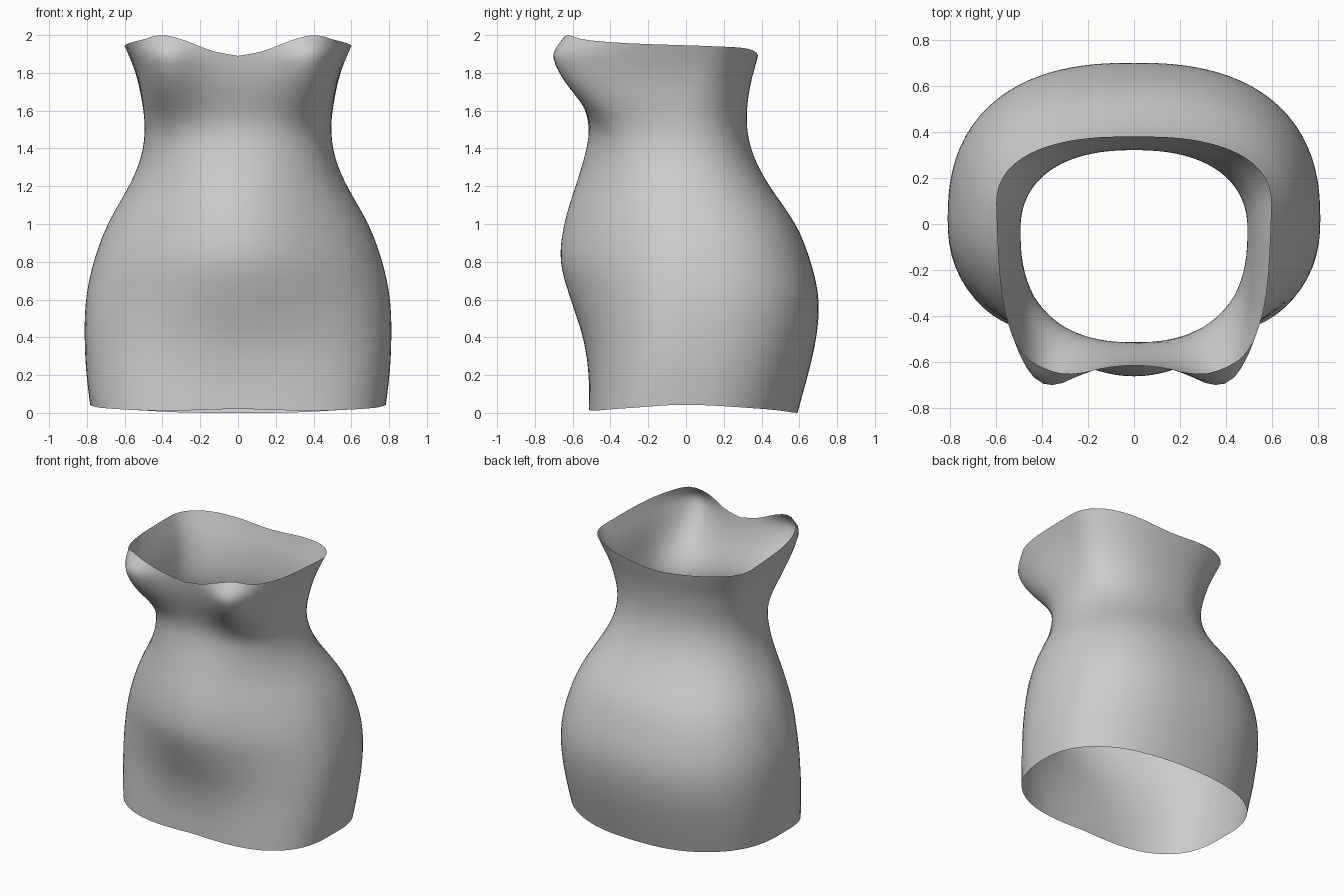
import bpy, bmesh, math

if "Cube" in bpy.data.objects:
    bpy.data.objects.remove(bpy.data.objects["Cube"])

SEG, ROWS = 96, 64

# height: half width, widest y, front y, back y, front squareness, back squareness,
# front taper, belly fullness
PROFILE = [
    (0.00, .777, .02, -.515, .590, 2.9, 2.3, 0, 0),
    (0.20, .802, .02, -.515, .645, 2.65, 2.35, 0, .005),
    (0.40, .812, .02, -.545, .690, 2.45, 2.42, 0, .04),
    (0.60, .805, .02, -.610, .703, 2.2, 2.45, 0, .085),
    (0.80, .764, .02, -.665, .660, 2.1, 2.45, 0, .125),
    (1.00, .690, .01, -.645, .580, 2.05, 2.4, 0, .135),
    (1.20, .577, -.01, -.585, .442, 2.1, 2.3, 0, .11),
    (1.35, .513, -.03, -.538, .360, 2.2, 2.3, 0, .06),
    (1.50, .492, -.03, -.510, .322, 2.3, 2.3, 0, .01),
    (1.60, .500, -.01, -.530, .322, 2.7, 2.3, .01, 0),
    (1.70, .518, .02, -.570, .333, 3.2, 2.3, .02, 0),
    (1.80, .540, .05, -.600, .355, 3.5, 2.3, .04, 0),
    (1.90, .582, .08, -.618, .386, 3.7, 2.35, .06, 0),
    (2.00, .625, .10, -.620, .402, 3.7, 2.35, .07, 0),
]
# hem heights by angle in degrees, from the front centre round to the back centre
TOP_HEM = [(0, 1.89), (12, 1.917), (24, 1.975), (33, 2.0), (44, 1.975), (60, 1.957),
           (90, 1.943), (115, 1.932), (138, 1.912), (160, 1.896), (180, 1.89)]
BOTTOM_HEM = [(0, .022), (40, .012), (65, .025), (88, .043), (120, .022), (150, .003), (180, 0)]


def smooth_lookup(table, t):
    """Cubic interpolation through the rows of a table."""
    t = min(max(t, table[0][0]), table[-1][0])
    i = 0
    while i < len(table) - 2 and t > table[i + 1][0]:
        i += 1
    a, b = table[i], table[i + 1]
    p, q = table[max(i - 1, 0)], table[min(i + 2, len(table) - 1)]
    h = b[0] - a[0]
    s = (t - a[0]) / h
    out = []
    for k in range(1, len(a)):
        ma = (b[k] - p[k]) / (b[0] - p[0]) * h
        mb = (q[k] - a[k]) / (q[0] - a[0]) * h
        out.append((2*s**3 - 3*s**2 + 1) * a[k] + (s**3 - 2*s**2 + s) * ma
                   + (3*s**2 - 2*s**3) * b[k] + (s**3 - s**2) * mb)
    return out


def section(z):
    """Cross-section values, softened over a short span of height."""
    d = max(0, min(.07, z, 2 - z))
    rows = [smooth_lookup(PROFILE, z + o * d) for o in (-1, -.5, 0, .5, 1)]
    return [sum(col) / 5 for col in zip(*rows)]


def surface_point(angle, v):
    deg = abs(math.degrees(angle))
    lo, hi = smooth_lookup(BOTTOM_HEM, deg)[0], smooth_lookup(TOP_HEM, deg)[0]
    z = lo + (hi - lo) * v
    w, cy, front, back, nf, nb, taper, belly = section(z)
    s, c = math.sin(angle), math.cos(angle)
    depth, n = (cy - front - belly, nf) if c > 0 else (back - cy, nb)
    r = (abs(s / w) ** n + abs(c / depth) ** n) ** (-1 / n)
    x, y = r * s, cy - r * c
    # tapered front with a central belly and paired bust fullness
    if c > 0:
        x *= 1 - taper * (cy - y) / depth
        fade = min(1, c / .5)
        y -= belly * math.exp(-.5 * (x / .33) ** 2) * fade
        sz = .215 if z < 1.875 else .09
        y -= .155 * math.exp(-.5 * ((abs(x) - .43) / .135) ** 2
                             - .5 * ((z - 1.875) / sz) ** 2) * fade
    return x, y, z


# dress: one open tube lofted from hem to neckline
bm = bmesh.new()
rings = [[bm.verts.new(surface_point(-math.pi + 2 * math.pi * i / SEG, j / ROWS))
          for i in range(SEG)] for j in range(ROWS + 1)]
for lower, upper in zip(rings, rings[1:]):
    for i in range(SEG):
        k = (i + 1) % SEG
        bm.faces.new((lower[i], lower[k], upper[k], upper[i])).smooth = True
mesh = bpy.data.meshes.new("dress")
bm.to_mesh(mesh)
bm.free()

fabric = bpy.data.materials.new("light grey fabric")
fabric.diffuse_color = (.6, .6, .6, 1)
fabric.use_nodes = True
fabric.node_tree.nodes["Principled BSDF"].inputs["Base Color"].default_value = fabric.diffuse_color
mesh.materials.append(fabric)
bpy.context.collection.objects.link(bpy.data.objects.new("dress", mesh))
